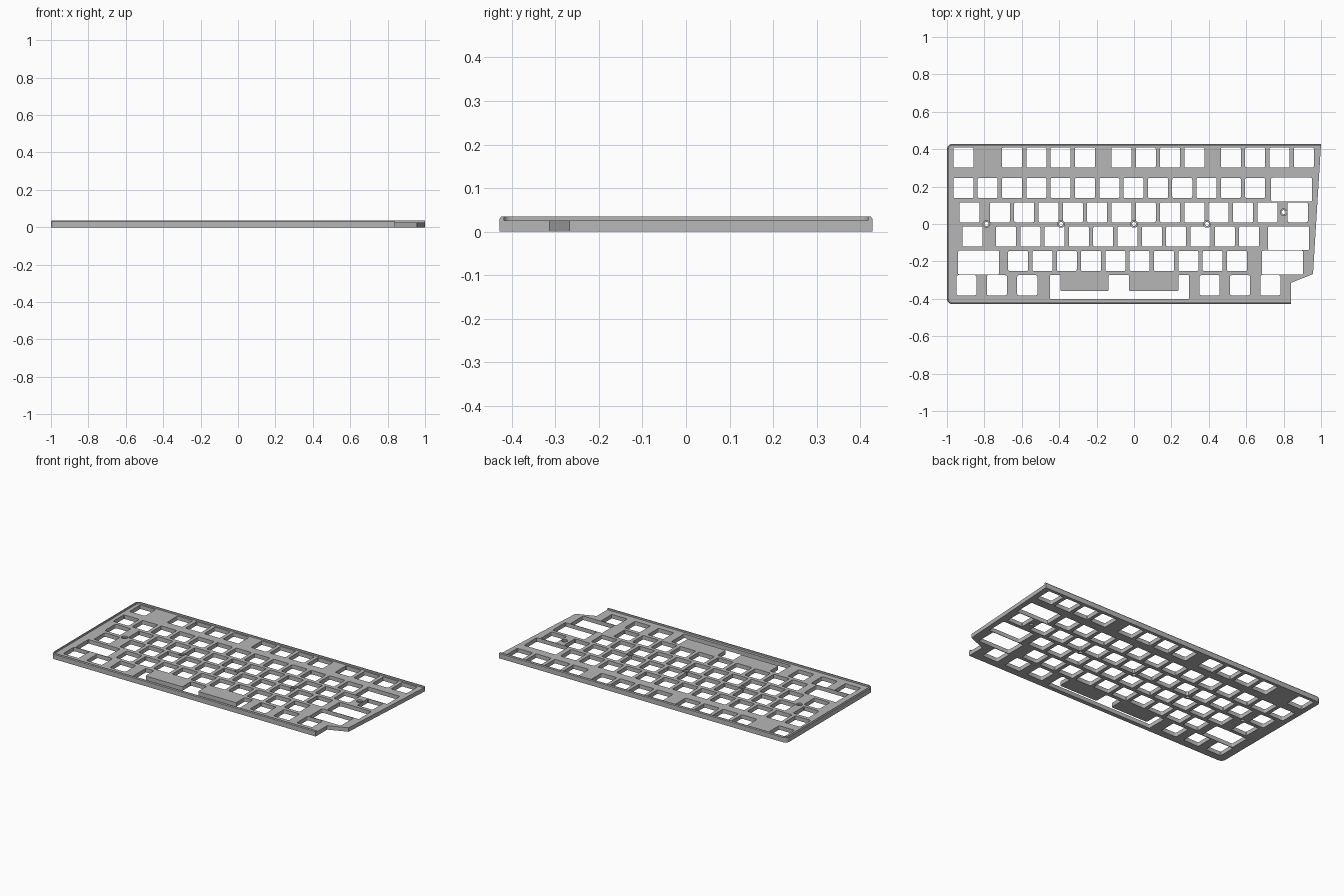
import bpy, bmesh
from math import cos, sin, pi, radians
from mathutils import Vector

if "Cube" in bpy.data.objects:
    bpy.data.objects.remove(bpy.data.objects["Cube"])

grey = bpy.data.materials.new("plate grey")
grey.use_nodes = True
colour = (0.47, 0.47, 0.47, 1)
grey.diffuse_color = colour
grey.node_tree.nodes["Principled BSDF"].inputs["Base Color"].default_value = colour

HALF_Y, DECK, TOP = 0.428, 0.025, 0.035
UNIT, HOLE = 0.13, 0.107          # key pitch and switch opening
FIRST_X = -0.912


def finish(bm, name):
    bmesh.ops.recalc_face_normals(bm, faces=bm.faces)
    mesh = bpy.data.meshes.new(name)
    bm.to_mesh(mesh)
    bm.free()
    obj = bpy.data.objects.new(name, mesh)
    mesh.materials.append(grey)
    bpy.context.collection.objects.link(obj)
    return obj


def add_prism(bm, points, z0, z1):
    low = [bm.verts.new((x, y, z0)) for x, y in points]
    high = [bm.verts.new((x, y, z1)) for x, y in points]
    bm.faces.new(low[::-1])
    bm.faces.new(high)
    for i in range(len(points)):
        j = (i + 1) % len(points)
        bm.faces.new((low[i], low[j], high[j], high[i]))


def circle(x, y, r, n=24):
    return [(x + r * cos(2 * pi * i / n), y + r * sin(2 * pi * i / n)) for i in range(n)]


def rounded(points, r=0.007, steps=3):
    """Round every corner of a right-angled polygon."""
    out = []
    for i, p in enumerate(points):
        p = Vector(p)
        a = (Vector(points[i - 1]) - p).normalized() * r
        b = (Vector(points[(i + 1) % len(points)]) - p).normalized() * r
        for k in range(steps + 1):
            t = k / steps * pi / 2
            out.append(tuple(p + a * (1 - sin(t)) + b * (1 - cos(t))))
    return out


def box(x0, y0, x1, y1):
    return rounded([(x0, y0), (x1, y0), (x1, y1), (x0, y1)])


def boolean(target, tool, operation):
    mod = target.modifiers.new(operation, "BOOLEAN")
    mod.operation, mod.solver, mod.object = operation, "EXACT", tool
    bpy.context.view_layer.objects.active = target
    bpy.ops.object.modifier_apply(modifier=mod.name)
    bpy.data.objects.remove(tool)


# Rim path: front edge, two rounded left corners, back edge (point, inward direction)
R = 0.028
path = [(Vector((0.84, -HALF_Y)), Vector((0, 1)))]
for cy, start in ((-HALF_Y + R, 270), (HALF_Y - R, 180)):
    for k in range(9):
        a = radians(start - 90 * k / 8)
        d = Vector((cos(a), sin(a)))
        path.append((Vector((-1 + R, cy)) + d * R, -d))
path.append((Vector((1, HALF_Y)), Vector((0, -1))))

# Deck with its slanted, notched right side
bm = bmesh.new()
outline = [tuple(p) for p, _ in path] + [(0.957, -0.268), (0.84, -0.314)]
add_prism(bm, outline[::-1], 0, DECK)
deck = finish(bm, "switch_plate")

# Key openings
row_y = [0.355 - UNIT * k for k in (0, 1.25, 2.25, 3.25, 4.25, 5.25)]
rows = [
    [0, 2, 3, 4, 5, 6.5, 7.5, 8.5, 9.5, 11, 12, 13, 14],
    list(range(13)),
    [0.25] + [1.5 + k for k in range(12)] + [13.75],
    [0.375] + [1.75 + k for k in range(11)],
    [2.25 + k for k in range(10)],
    [0.125, 1.375, 2.625, 10.125, 11.375, 12.625],
]
bm = bmesh.new()
h = HOLE / 2
for y, keys in zip(row_y, rows):
    for k in keys:
        x = FIRST_X + k * UNIT
        add_prism(bm, box(x - h, y - h, x + h, y + h), -0.1, 0.1)

# Wide openings for the stabilised keys
for k, row in ((13.5, 1), (13.375, 3), (0.625, 4), (13.125, 4)):
    x, y = FIRST_X + k * UNIT, row_y[row]
    add_prism(bm, box(x - 0.11, y - 0.072, x + 0.11, y + 0.055), -0.1, 0.1)

# Space bar opening with two tongues
top, tongue, bottom = -0.273, -0.358, -0.401
space = [(-0.449, bottom), (0.294, bottom), (0.294, top), (0.238, top),
         (0.238, tongue), (-0.027, tongue), (-0.027, top), (-0.136, top),
         (-0.136, tongue), (-0.393, tongue), (-0.393, top), (-0.449, top)]
add_prism(bm, rounded(space), -0.1, 0.1)
boolean(deck, finish(bm, "key_cutter"), "DIFFERENCE")

# Screw bosses, counterbored
screws = [(-0.789, 0), (-0.39, 0), (0, 0), (0.39, 0), (0.8, 0.063)]
for name, r, z0, z1, op in (("boss", 0.02, 0, DECK, "UNION"),
                            ("counterbore", 0.018, 0.015, 0.1, "DIFFERENCE"),
                            ("screw_hole", 0.011, -0.1, 0.1, "DIFFERENCE")):
    bm = bmesh.new()
    for x, y in screws:
        add_prism(bm, circle(x, y, r), z0, z1)
    boolean(deck, finish(bm, name), op)

# Raised rim with a chamfered outer edge, open on the right
section = [(0, DECK), (0, 0.03), (0.004, TOP), (0.01, TOP), (0.01, DECK)]
bm = bmesh.new()
rings = [[bm.verts.new((*(p + d * off), z)) for off, z in section] for p, d in path]
for a, b in zip(rings, rings[1:]):
    for i in range(len(section) - 1):
        bm.faces.new((a[i], a[i + 1], b[i + 1], b[i]))
bm.faces.new(rings[0])
bm.faces.new(rings[-1])
rim = finish(bm, "raised_rim")

for obj in (deck, rim):
    bpy.ops.object.select_all(action="DESELECT")
    obj.select_set(True)
    bpy.context.view_layer.objects.active = obj
    bpy.ops.object.shade_smooth_by_angle(angle=radians(25))
